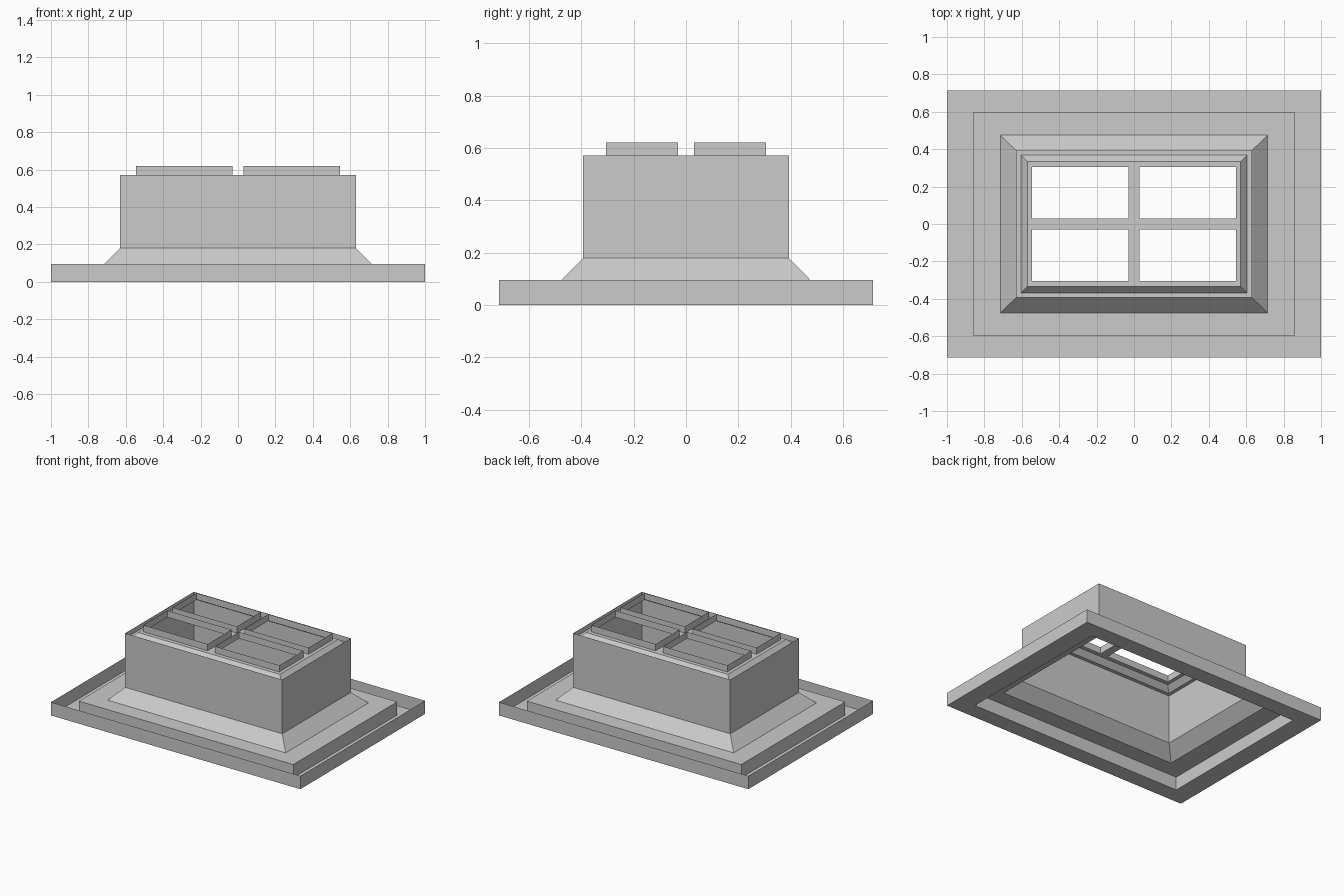
import bpy
import bmesh

cube = bpy.data.objects.get("Cube")
if cube:
    bpy.data.objects.remove(cube, do_unlink=True)

# Single plain grey
grey = bpy.data.materials.new("plain_grey")
grey.use_nodes = True
colour = (0.6, 0.6, 0.6, 1.0)
grey.diffuse_color = colour
grey.node_tree.nodes["Principled BSDF"].inputs["Base Color"].default_value = colour


def finish(name, bm):
    mesh = bpy.data.meshes.new(name)
    bm.to_mesh(mesh)
    bm.free()
    mesh.materials.append(grey)
    obj = bpy.data.objects.new(name, mesh)
    bpy.context.scene.collection.objects.link(obj)
    return obj


def sheet(name, rings, cx=0.0, cy=0.0):
    """Thin skin through rectangular rings (half width, half depth, height)."""
    bm = bmesh.new()
    loops = []
    for hx, hy, z in rings:
        corners = [(-hx, -hy), (hx, -hy), (hx, hy), (-hx, hy)]
        loops.append([bm.verts.new((cx + x, cy + y, z)) for x, y in corners])
    for a, b in zip(loops, loops[1:]):
        for i in range(4):
            j = (i + 1) % 4
            bm.faces.new((a[i], a[j], b[j], b[i]))
    return finish(name, bm)


BASE, CURB, RIM, GUTTER, TOP = 0.096, 0.18, 0.572, 0.535, 0.62

# Base flange: outer lip, low channel, raised step and sloped skirt
sheet("flange_lip", [(1.0, 0.714, 0), (1.0, 0.714, BASE)])
sheet("flange_skirt", [(1.0, 0.714, 0), (0.86, 0.595, 0), (0.86, 0.595, BASE),
                       (0.715, 0.475, BASE), (0.63, 0.393, CURB)])

# Upright curb walls
sheet("curb_walls", [(0.63, 0.393, CURB), (0.63, 0.393, RIM)])

# Gutter and bevel inside the rim
sheet("rim_bevel", [(0.63, 0.393, GUTTER), (0.605, 0.368, GUTTER), (0.57, 0.334, RIM)])

# Glazing bars: flat plate with four openings
xs = [-0.57, -0.545, -0.03, 0.03, 0.545, 0.57]
ys = [-0.334, -0.305, -0.03, 0.03, 0.305, 0.334]
bm = bmesh.new()
grid = [[bm.verts.new((x, y, RIM)) for y in ys] for x in xs]
for i in range(5):
    for j in range(5):
        if i % 2 and j % 2:
            continue
        bm.faces.new((grid[i][j], grid[i + 1][j], grid[i + 1][j + 1], grid[i][j + 1]))
finish("glazing_bars", bm)

# Raised collar around each opening
hx, hy = (xs[4] - xs[3]) / 2, (ys[4] - ys[3]) / 2
for side, sx in (("left", 1), ("right", -1)):
    for end, sy in (("front", -1), ("back", 1)):
        sheet(f"pane_collar_{end}_{side}", [(hx, hy, RIM), (hx, hy, TOP)],
              sx * (xs[3] + hx), sy * (ys[3] + hy))
